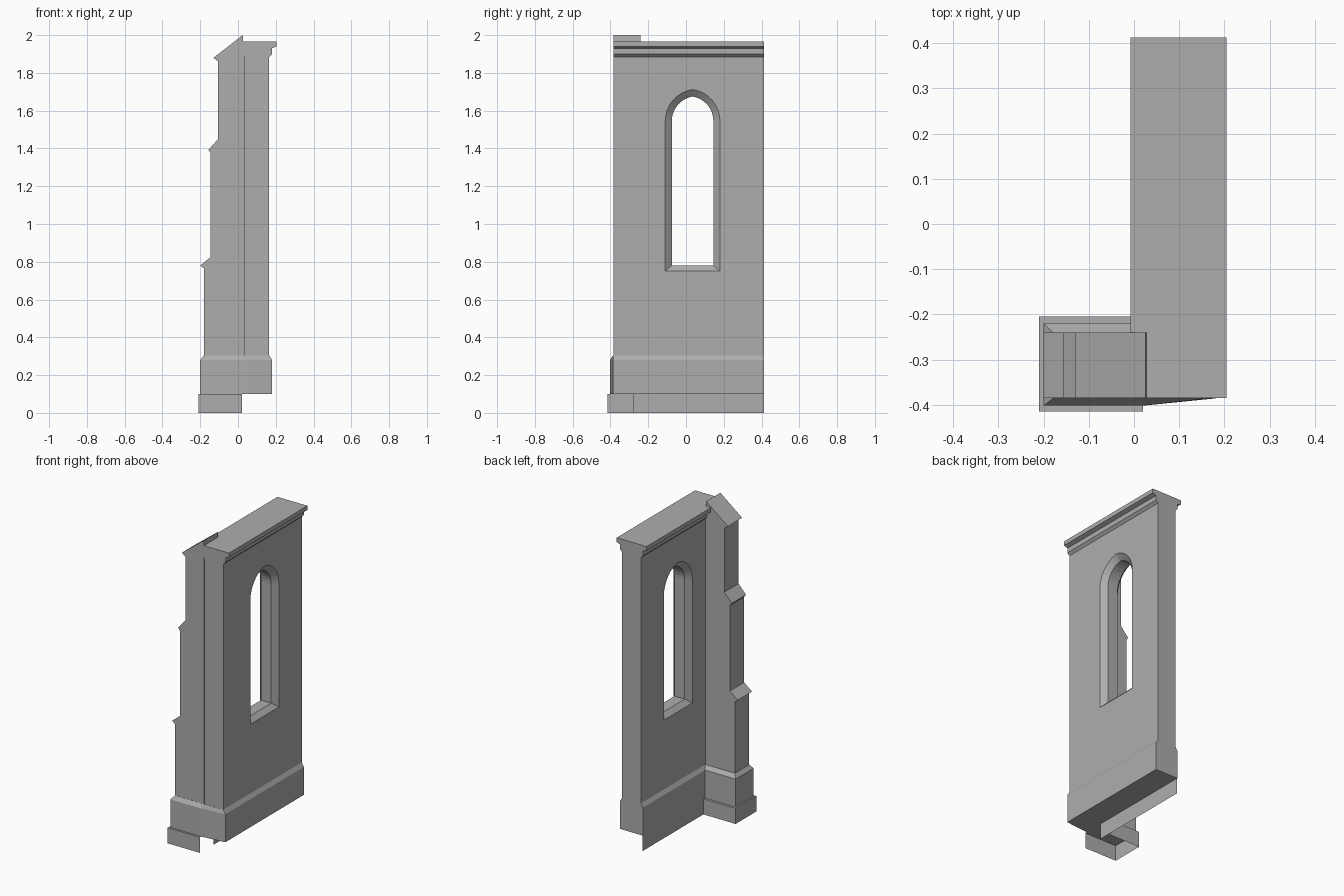
import bpy, bmesh, math

cube = bpy.data.objects.get("Cube")
if cube:
    bpy.data.objects.remove(cube, do_unlink=True)

stone = bpy.data.materials.new("grey stone")
stone.use_nodes = True
GREY = (0.42, 0.42, 0.42, 1)
stone.diffuse_color = GREY
stone.node_tree.nodes["Principled BSDF"].inputs["Base Color"].default_value = GREY


def finish(name, bm, solid=True):
    if solid:
        bmesh.ops.recalc_face_normals(bm, faces=bm.faces)
    mesh = bpy.data.meshes.new(name)
    bm.to_mesh(mesh)
    bm.free()
    mesh.materials.append(stone)
    obj = bpy.data.objects.new(name, mesh)
    bpy.context.collection.objects.link(obj)
    return obj


def loft(name, rings, closed=True):
    """Skin equal-length rings; closed rings are capped at both ends."""
    bm = bmesh.new()
    loops = [[bm.verts.new(p) for p in ring] for ring in rings]
    n = len(loops[0])
    for a, b in zip(loops, loops[1:]):
        for i in range(n if closed else n - 1):
            j = (i + 1) % n
            bm.faces.new((a[i], a[j], b[j], b[i]))
    if closed:
        bm.faces.new(loops[0])
        bm.faces.new(loops[-1])
    return finish(name, bm, closed)


def extrude_y(name, profile, y0, y1):
    return loft(name, [[(x, y, z) for x, z in profile] for y in (y0, y1)])


FRONT, BACK = -0.385, 0.413

# Wall with plinth and cornice, mirrored about its middle plane
MID = 0.0985
half = [(0.18, 0.1), (0.18, 0.28), (0.165, 0.305), (0.165, 1.885),
        (0.18, 1.9), (0.18, 1.93), (0.205, 1.94), (0.205, 1.967)]
wall = extrude_y("wall", half + [(2 * MID - x, z) for x, z in reversed(half)], FRONT, BACK)


# Pointed window, splayed on both faces of the wall
def arch(x, width, sill, spring, apex, steps=8):
    yc, w, h = 0.035, width / 2, apex - spring
    r = (w * w + h * h) / (2 * w)
    end = math.asin(min(1, h / r))
    side = [(w - r + r * math.cos(end * i / steps), spring + r * math.sin(end * i / steps))
            for i in range(steps + 1)]
    pts = [(w, sill)] + side + [(-y, z) for y, z in reversed(side[:-1])] + [(-w, sill)]
    return [(x, yc + y, z) for y, z in pts]


def outer(x):
    return arch(x, 0.29, 0.75, 1.545, 1.712)


def inner(x):
    return arch(x, 0.22, 0.78, 1.545, 1.675)


cutter = loft("window_cutter", [outer(-0.1), outer(0.032), inner(0.062),
                                inner(0.135), outer(0.165), outer(0.3)])
cutter.hide_render = True
cutter.hide_viewport = True
cut = wall.modifiers.new("window", 'BOOLEAN')
cut.operation = 'DIFFERENCE'
cut.solver = 'EXACT'
cut.object = cutter

# Stepped buttress with weathered drips and a sloping cap
extrude_y("buttress", [
    (0.028, 0.28), (-0.18, 0.28), (-0.18, 0.765), (-0.2, 0.78), (-0.145, 0.825),
    (-0.145, 1.375), (-0.157, 1.392), (-0.105, 1.45), (-0.105, 1.86),
    (-0.13, 1.88), (0.025, 2.0), (0.028, 1.96)], FRONT, -0.24)

# Buttress plinth, tapering along the front of the wall
base = [(-0.2, -0.22), (-0.2, -0.402), (0.02, -0.402), (0.18, -0.386), (0.18, -0.22)]
top = [(-0.18, -0.24), (-0.18, -0.386), (0.02, -0.386), (0.165, -0.3855), (0.165, -0.24)]
loft("buttress_plinth", [[(x, y, z) for x, y in ring]
                         for ring, z in ((base, 0.1), (base, 0.28), (top, 0.305))])

# Open footing sheets below the plinth
foot = [(0.02, -0.415), (-0.21, -0.415), (-0.21, -0.205), (0.02, -0.205)]
ledge = [(0.02, -0.402), (-0.2, -0.402), (-0.2, -0.22), (0.02, -0.22)]
loft("buttress_footing", [[(x, y, z) for x, y in ring]
                          for ring, z in ((foot, 0), (foot, 0.1), (ledge, 0.1))], closed=False)
loft("wall_footing", [[(0.02, BACK, z), (0.02, -0.28, z)] for z in (0, 0.1)], closed=False)
